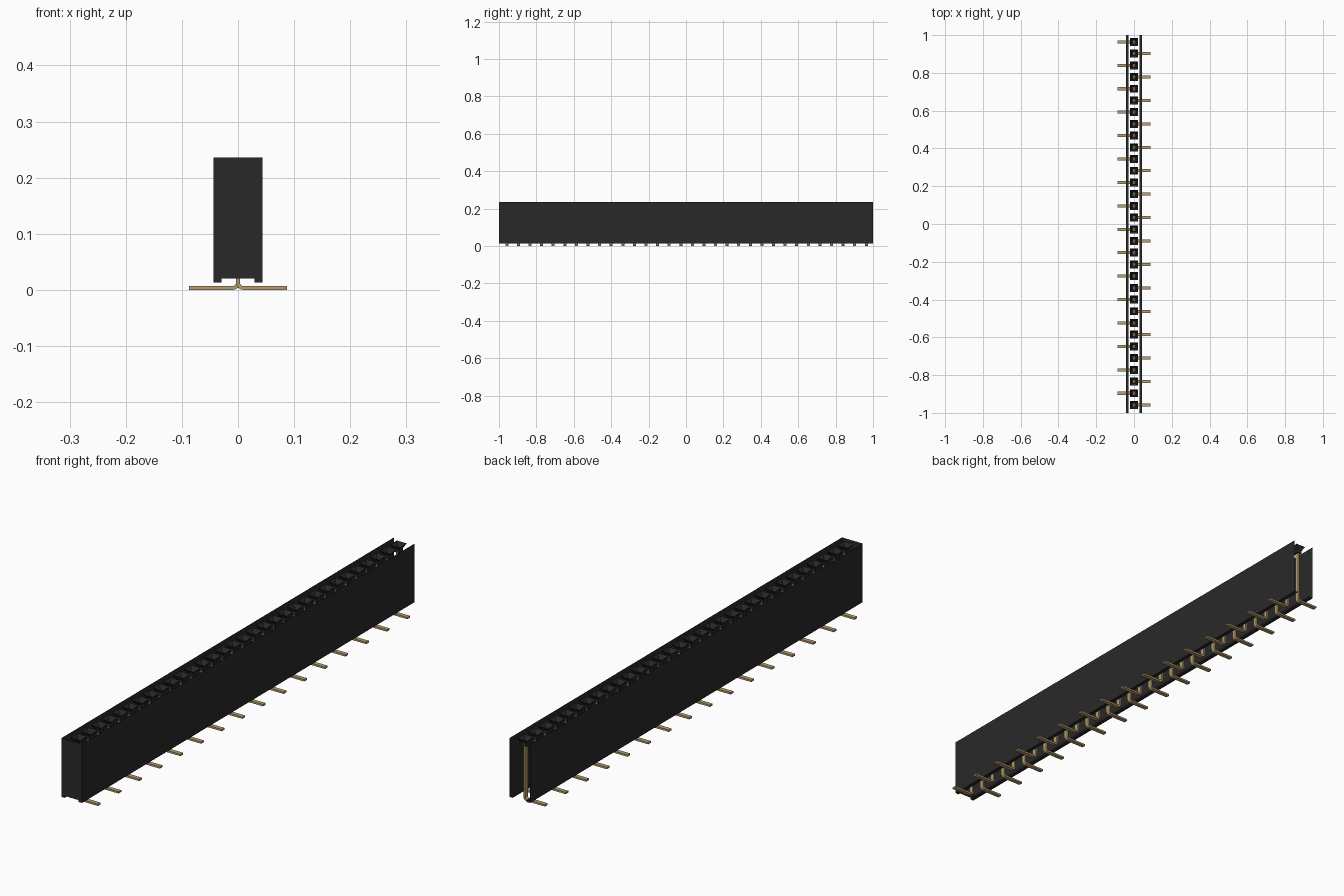
import bpy, bmesh, math

cube = bpy.data.objects.get("Cube")
if cube:
    bpy.data.objects.remove(cube, do_unlink=True)


def material(name, rgb, metallic=0.0):
    m = bpy.data.materials.new(name)
    m.use_nodes = True
    m.diffuse_color = (*rgb, 1)
    bsdf = m.node_tree.nodes["Principled BSDF"]
    bsdf.inputs["Base Color"].default_value = (*rgb, 1)
    bsdf.inputs["Roughness"].default_value = 0.6
    return m


BLACK = material("black_plastic", (0.022, 0.022, 0.022))
GOLD = material("gold_metal", (0.47, 0.34, 0.16))

HALF_W, TOP, FOOT_Z, SLOT_Z, SLOT_X = 0.0435, 0.236, 0.013, 0.02, 0.029
COUNT, PITCH, FIRST_Y = 32, 0.062, -0.958


def finish(name, bm, mat):
    me = bpy.data.meshes.new(name)
    bm.to_mesh(me)
    bm.free()
    me.materials.append(mat)
    ob = bpy.data.objects.new(name, me)
    bpy.context.collection.objects.link(ob)
    return ob


def ring(bm, half, y, z):
    return [bm.verts.new((sx * half, y + sy * half, z))
            for sx, sy in ((-1, -1), (1, -1), (1, 1), (-1, 1))]


# Housing: thin side walls with a foot rail each, open top, slot and back end
bm = bmesh.new()
half_profile = [(HALF_W, TOP), (HALF_W, FOOT_Z), (SLOT_X, FOOT_Z), (SLOT_X, SLOT_Z)]
front_loop = []
for side in (-1, 1):
    front = [bm.verts.new((side * x, -1, z)) for x, z in half_profile]
    back = [bm.verts.new((side * x, 1, z)) for x, z in half_profile]
    for i in range(3):
        quad = [front[i], front[i + 1], back[i + 1], back[i]]
        bm.faces.new(quad if side > 0 else quad[::-1])
    front_loop += front if side < 0 else front[::-1]
bm.faces.new(front_loop)  # closed front end
finish("housing", bm, BLACK)

# Sockets: square funnels hanging in the open top, one per pin
bm = bmesh.new()
for i in range(COUNT):
    y = FIRST_Y + i * PITCH
    rim = ring(bm, 0.021, y, TOP)
    throat = ring(bm, 0.011, y, TOP - 0.016)
    floor = ring(bm, 0.011, y, TOP - 0.028)
    for a, b in ((rim, throat), (throat, floor)):
        for k in range(4):
            n = (k + 1) % 4
            bm.faces.new((a[k], a[n], b[n], b[k]))
    bm.faces.new(floor)
finish("sockets", bm, BLACK)


# Pins: upright stem bent into a flat foot, alternating right and left
def arc(cx, cz, r, a0, a1, steps=4):
    return [(cx + r * math.cos(math.radians(a0 + (a1 - a0) * s / steps)),
             cz + r * math.sin(math.radians(a0 + (a1 - a0) * s / steps)))
            for s in range(steps + 1)]


T, TIP, REACH, R = 0.0035, 0.211, 0.087, 0.006
pin_profile = ([(-T, TIP)] + arc(R + T, R + 2 * T, R + 2 * T, 180, 270)
               + [(REACH, 0), (REACH, 2 * T)]
               + arc(R + T, R + 2 * T, R, 270, 180) + [(T, TIP)])

bm = bmesh.new()
for i in range(COUNT):
    y = FIRST_Y + i * PITCH
    side = 1 if i % 2 == 0 else -1
    a = [bm.verts.new((side * x, y - 0.008, z)) for x, z in pin_profile]
    b = [bm.verts.new((side * x, y + 0.008, z)) for x, z in pin_profile]
    bm.faces.new(a)
    bm.faces.new(b[::-1])
    for k in range(len(a)):
        n = (k + 1) % len(a)
        bm.faces.new((a[n], a[k], b[k], b[n]))
bmesh.ops.recalc_face_normals(bm, faces=bm.faces)
finish("pins", bm, GOLD)
